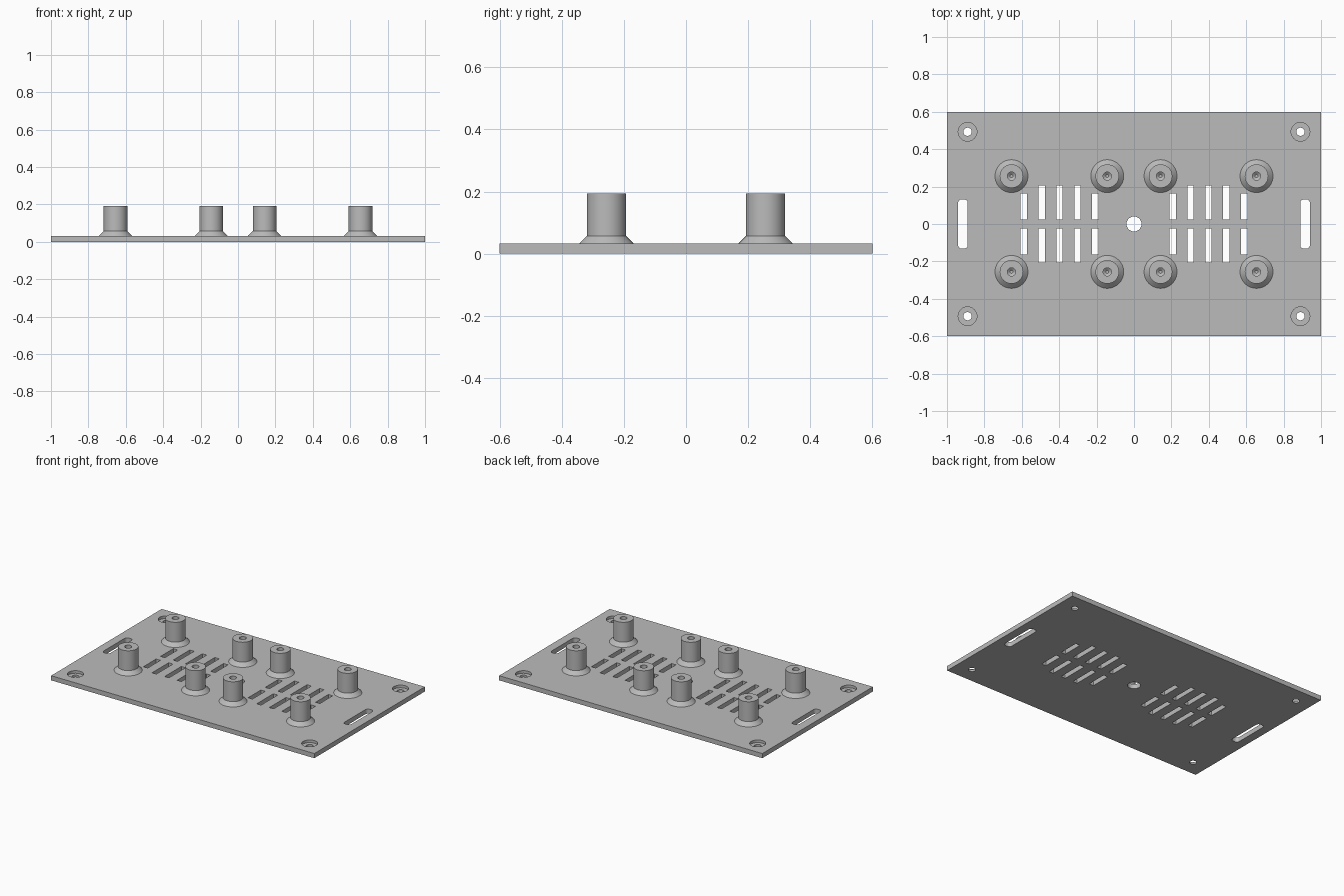
import bpy
import bmesh
from math import cos, sin, pi, radians

cube = bpy.data.objects.get("Cube")
if cube:
    bpy.data.objects.remove(cube)

grey = bpy.data.materials.new("matte_grey")
grey.use_nodes = True
colour = (0.5, 0.5, 0.5, 1)
grey.diffuse_color = colour
grey.node_tree.nodes["Principled BSDF"].inputs["Base Color"].default_value = colour

THICK = 0.032
LOW, HIGH = -0.05, 0.1      # cutter extent through the plate


def to_object(bm, name):
    bmesh.ops.recalc_face_normals(bm, faces=bm.faces)
    mesh = bpy.data.meshes.new(name)
    bm.to_mesh(mesh)
    bm.free()
    mesh.materials.append(grey)
    obj = bpy.data.objects.new(name, mesh)
    bpy.context.collection.objects.link(obj)
    return obj


def prism(bm, outline, z0, z1):
    low = [bm.verts.new((x, y, z0)) for x, y in outline]
    high = [bm.verts.new((x, y, z1)) for x, y in outline]
    bm.faces.new(low)
    bm.faces.new(high)
    n = len(low)
    for i in range(n):
        j = (i + 1) % n
        bm.faces.new((low[i], low[j], high[j], high[i]))


def rounded_box(bm, cx, cy, hx, hy, z0, z1, r=0, steps=6):
    """Box with rounded vertical edges."""
    outline = []
    for k, (sx, sy) in enumerate([(1, 1), (-1, 1), (-1, -1), (1, -1)]):
        for i in range(steps + 1 if r else 1):
            a = (k + i / steps) * pi / 2
            outline.append((cx + sx * (hx - r) + r * cos(a),
                            cy + sy * (hy - r) + r * sin(a)))
    prism(bm, outline, z0, z1)


def lathe(bm, profile, cx, cy, sides=40):
    """Closed solid of revolution from (radius, z) pairs."""
    rings = [[bm.verts.new((cx + r * cos(2 * pi * i / sides),
                            cy + r * sin(2 * pi * i / sides), z))
              for i in range(sides)] for r, z in profile]
    for a, b in zip(rings, rings[1:]):
        for i in range(sides):
            j = (i + 1) % sides
            bm.faces.new((a[i], a[j], b[j], b[i]))
    bm.faces.new(rings[0])
    bm.faces.new(rings[-1])


def smooth(obj):
    bpy.ops.object.select_all(action="DESELECT")
    obj.select_set(True)
    bpy.context.view_layer.objects.active = obj
    bpy.ops.object.shade_smooth_by_angle(angle=radians(30))


# Base plate
bm = bmesh.new()
rounded_box(bm, 0, 0, 1, 0.6, 0, THICK)
plate = to_object(bm, "base_plate")

# Plate openings
bm = bmesh.new()
lathe(bm, [(0.04, LOW), (0.04, HIGH)], 0, 0)                  # centre hole
for sx in (-1, 1):
    rounded_box(bm, sx * 0.915, 0, 0.026, 0.132, LOW, HIGH, r=0.02)   # strap slot
    for sy in (-1, 1):
        # Counterbored corner hole
        lathe(bm, [(0.022, LOW), (0.022, 0.014), (0.05, 0.014), (0.05, HIGH)],
              sx * 0.89, sy * 0.493)
        # Vent slots, shorter at both ends of the row
        for i in range(5):
            far = 0.163 if i in (0, 4) else 0.205
            rounded_box(bm, sx * (0.207 + 0.0955 * i), sy * (far + 0.024) / 2,
                        0.0165, (far - 0.024) / 2, LOW, HIGH)
cutter = to_object(bm, "plate_cutter")
cutter.hide_render = True

mod = plate.modifiers.new("openings", "BOOLEAN")
mod.operation = "DIFFERENCE"
mod.solver = "EXACT"
mod.object = cutter
bpy.context.view_layer.objects.active = plate
bpy.ops.object.modifier_apply(modifier=mod.name)
bpy.data.objects.remove(cutter)
smooth(plate)

# Standoff posts with flared feet and blind screw holes
post_profile = [(0.088, THICK - 0.002), (0.088, THICK), (0.063, 0.057),
                (0.063, 0.193), (0.022, 0.193), (0.022, 0.08), (0.008, 0.068)]
for n, x in enumerate((-0.655, -0.143, 0.142, 0.655)):
    for side, y in (("front", -0.256), ("back", 0.256)):
        bm = bmesh.new()
        lathe(bm, post_profile, x, y)
        smooth(to_object(bm, f"{side}_standoff_{n + 1}"))
